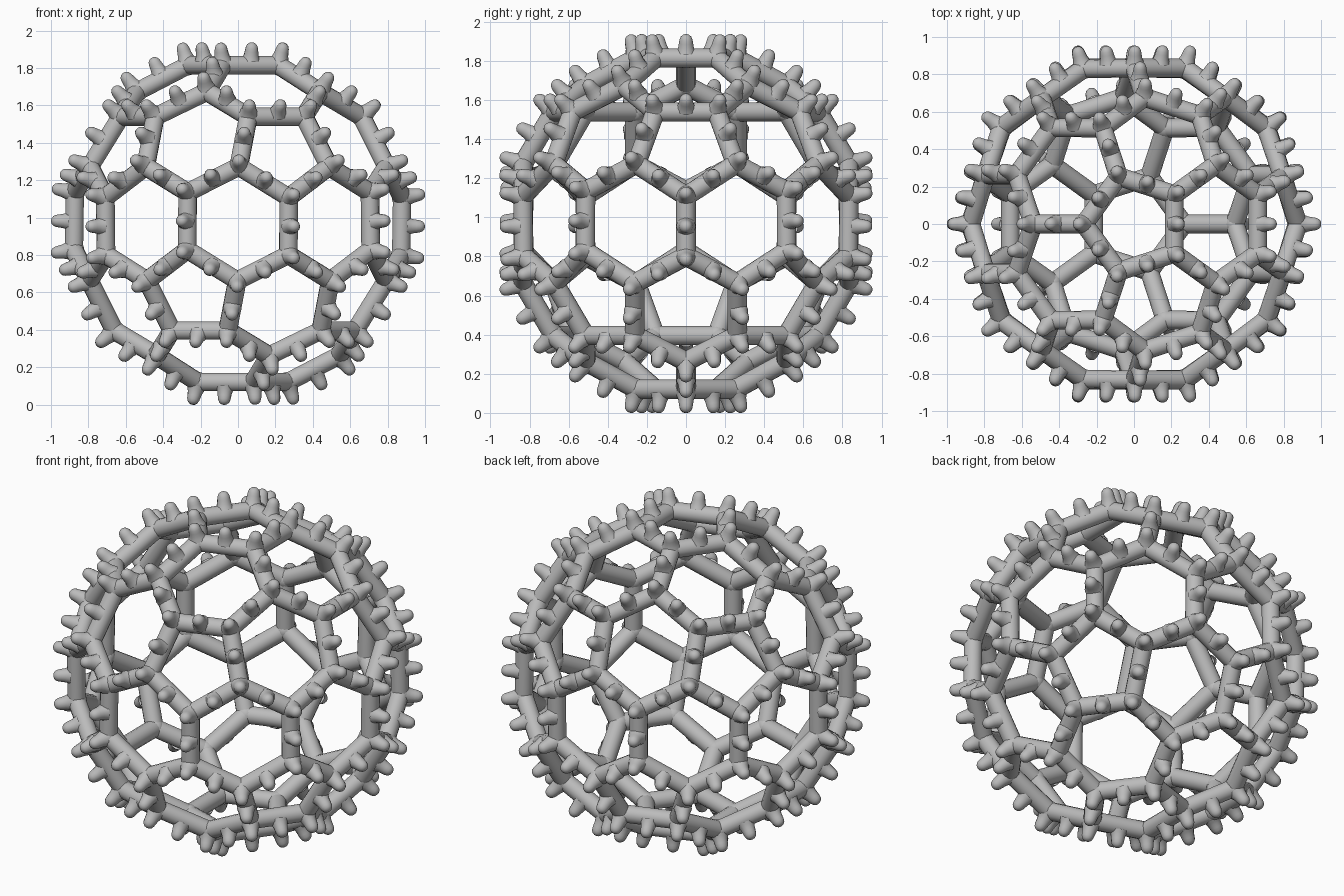
import bpy, bmesh, math
from mathutils import Vector, Matrix

if "Cube" in bpy.data.objects:
    bpy.data.objects.remove(bpy.data.objects["Cube"])

R = 0.888        # radius of the cage centre lines
BAR = 0.05       # bar thickness (radius)
SIDES = 14
# knob profile: (radius, height above bar centre line)
KNOB = [(0.050, 0.030), (0.044, 0.045), (0.039, 0.060), (0.036, 0.080), (0.033, 0.098),
        (0.027, 0.112), (0.017, 0.121), (0.006, 0.1247)]

grey = bpy.data.materials.new("plain_grey")
grey.diffuse_color = (0.5, 0.5, 0.5, 1)
grey.use_nodes = True
grey.node_tree.nodes["Principled BSDF"].inputs["Base Color"].default_value = grey.diffuse_color


def lathe(bm, origin, direction, profile):
    """Rings of a profile around an axis, closed at the far end."""
    rot = Vector(direction).to_track_quat('Z', 'Y').to_matrix()
    rings = []
    for r, h in profile:
        rings.append([bm.verts.new(origin + rot @ Vector((
            r * math.cos(2 * math.pi * i / SIDES), r * math.sin(2 * math.pi * i / SIDES), h)))
            for i in range(SIDES)])
    for a, b in zip(rings, rings[1:]):
        for i in range(SIDES):
            j = (i + 1) % SIDES
            bm.faces.new((a[i], a[j], b[j], b[i]))
    return rings


def finish(name, bm, zc):
    bmesh.ops.translate(bm, verts=bm.verts, vec=(0, 0, zc))
    me = bpy.data.meshes.new(name)
    bm.to_mesh(me)
    bm.free()
    for p in me.polygons:
        p.use_smooth = True
    me.materials.append(grey)
    ob = bpy.data.objects.new(name, me)
    bpy.context.collection.objects.link(ob)


# cage layout: dual of a subdivided icosahedron (12 pentagons, 30 hexagons)
ico = bmesh.new()
bmesh.ops.create_icosphere(ico, subdivisions=2, radius=1)
ico.faces.ensure_lookup_table()
joints = [f.calc_center_median().normalized() * R for f in ico.faces]
links = [(joints[e.link_faces[0].index], joints[e.link_faces[1].index]) for e in ico.edges]
ico.free()
ZC = 0.968

# bars
bm = bmesh.new()
for a, b in links:
    lathe(bm, a, b - a, [(BAR, 0), (BAR, (b - a).length)])
finish("cage_bars", bm, ZC)

# rounded joints
bm = bmesh.new()
for p in joints:
    bmesh.ops.create_icosphere(bm, subdivisions=3, radius=BAR * 1.1, matrix=Matrix.Translation(p))
finish("cage_joints", bm, ZC)

# knobs pointing outwards on every joint and bar middle
bm = bmesh.new()
for p in joints + [(a + b) / 2 for a, b in links]:
    rings = lathe(bm, p, p, KNOB)
    bm.faces.new(rings[-1])
finish("knobs", bm, ZC)
